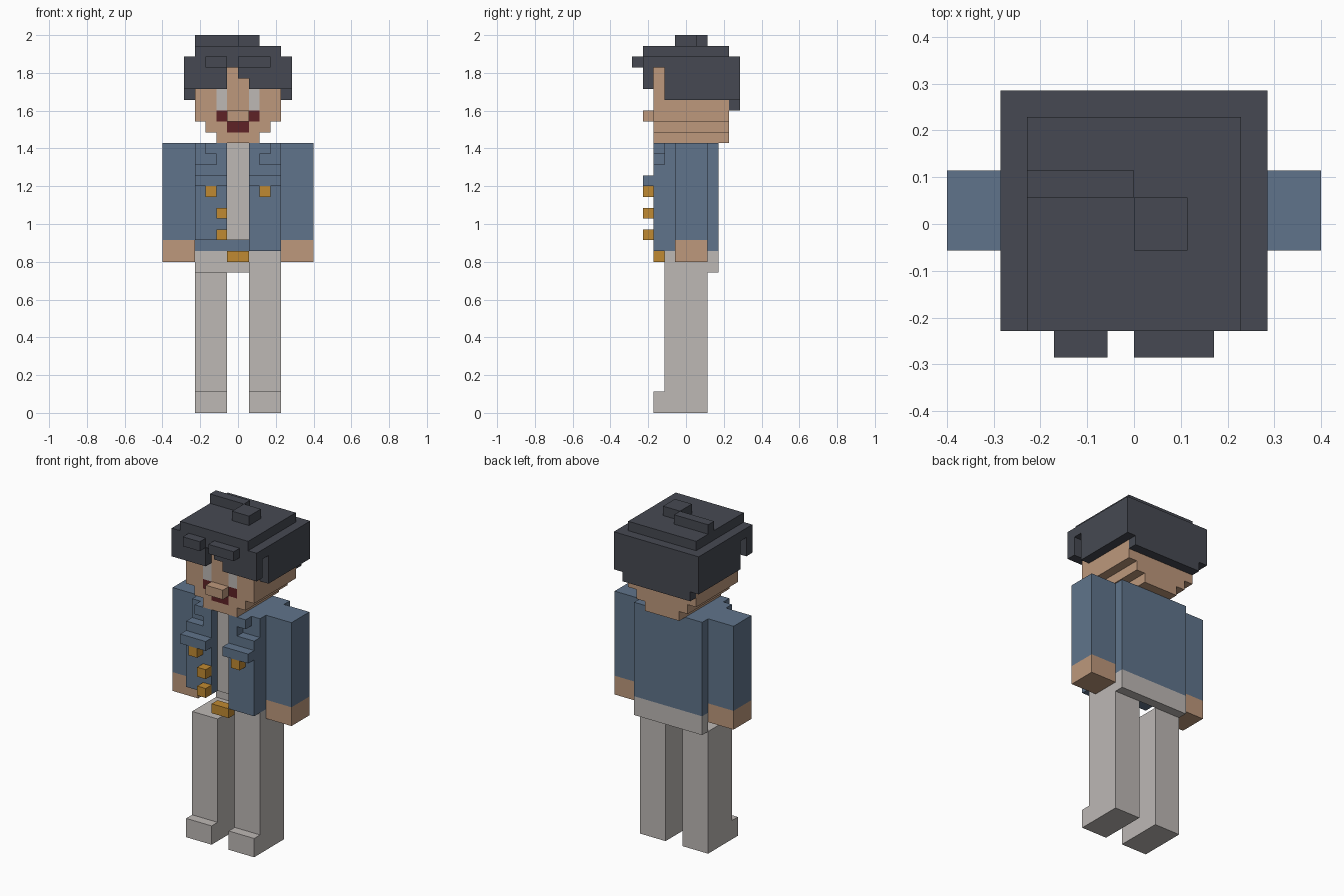
import bpy, bmesh
from mathutils import Vector

if "Cube" in bpy.data.objects:
    bpy.data.objects.remove(bpy.data.objects["Cube"])

U = 2 / 35  # one block


def srgb(r, g, b):
    f = lambda c: c / 12.92 if c <= 0.04045 else ((c + 0.055) / 1.055) ** 2.4
    return (f(r / 255), f(g / 255), f(b / 255), 1)


COLOURS = {
    "jacket_blue": srgb(96, 116, 139), "skin": srgb(189, 152, 124),
    "dark_hair": srgb(70, 73, 82), "light_grey": srgb(189, 184, 181),
    "gold": srgb(192, 138, 50), "dark_red": srgb(95, 34, 38),
}
MATS = {}
for name, col in COLOURS.items():
    MATS[name] = bpy.data.materials.new(name)
    MATS[name].diffuse_color = col

grid = {}    # block position -> part name
parts = {}   # part name -> material name


def part(name, mat, *boxes):
    """Fill boxes (x0, x1, y0, y1, z0, z1) in block units; later parts replace earlier ones."""
    parts[name] = mat
    for x0, x1, y0, y1, z0, z1 in boxes:
        for x in range(x0, x1):
            for y in range(y0, y1):
                for z in range(z0, z1):
                    grid[x, y, z] = name


def both(*boxes):
    """Each box with its mirror image across x = 0."""
    return [b for x0, x1, *r in boxes for b in ((x0, x1, *r), (-x1, -x0, *r))]


def carve(*boxes):
    for x0, x1, y0, y1, z0, z1 in boxes:
        for x in range(x0, x1):
            for y in range(y0, y1):
                for z in range(z0, z1):
                    grid.pop((x, y, z), None)


# Legs with feet, one hip and the seat
part("legs", "light_grey", *both((1, 4, -2, 2, 0, 13), (1, 4, -3, -2, 0, 2)))
part("hips", "light_grey", (1, 4, -2, 2, 13, 15), (-4, 4, 2, 3, 13, 15))

# Jacket: body, open front panels, back hem, then recessed lapel notches
part("jacket", "jacket_blue", (-4, 4, -2, 3, 16, 25), (-4, 4, 2, 3, 15, 16),
     (1, 4, -3, 2, 15, 16), *both((1, 4, -3, -2, 16, 25)))
carve(*both((3, 4, -3, -2, 23, 25), (2, 3, -3, -2, 23, 24)))
part("pocket_flaps", "jacket_blue", *both((1, 4, -4, -3, 21, 22)))
part("shirt", "light_grey", (-1, 1, -2, -1, 16, 25))

# Buttons and buckle
part("buttons", "gold", *both((2, 3, -4, -3, 20, 21)),
     (-2, -1, -4, -3, 18, 19), (-2, -1, -4, -3, 16, 17))
part("belt_buckle", "gold", (-1, 1, -3, -2, 14, 15))

# Arms
part("sleeves", "jacket_blue", *both((4, 7, -1, 2, 16, 25)))
part("hands", "skin", *both((4, 7, -1, 2, 14, 16)))

# Head with stepped jaw, and the face
part("head", "skin", (-2, 2, -3, 4, 25, 26), (-3, 3, -3, 4, 26, 27), (-4, 4, -3, 4, 27, 33))
part("nose", "skin", (-1, 1, -4, -3, 27, 28))
part("eyes", "light_grey", *both((1, 2, -3, -2, 28, 30)))
part("mouth", "dark_red", (-1, 1, -3, -2, 26, 27), *both((1, 2, -3, -2, 27, 28)))

# Hair: crown, sides, back, fringe with a parting, and tufts
part("hair", "dark_hair", (-4, 4, -4, 4, 33, 34),
     *both((4, 5, -2, 5, 29, 33), (4, 5, -4, -2, 32, 33)),
     (-5, 5, 4, 5, 29, 33), (-4, 4, 4, 5, 28, 29), (-5, 5, -4, -3, 30, 33))
carve((-1, 0, -4, -3, 30, 32), (0, 1, -4, -3, 30, 31))
part("hair_tufts", "dark_hair", (-3, -1, -5, -4, 32, 33), (0, 3, -5, -4, 32, 33),
     (-4, 0, 1, 2, 34, 35), (0, 2, -1, 1, 34, 35))

# Skin each part with its exposed block faces only
for name, mat in parts.items():
    bm = bmesh.new()
    verts = {}

    def vert(p):
        key = tuple(round(c) for c in p)
        if key not in verts:
            verts[key] = bm.verts.new(Vector(key) * U)
        return verts[key]

    for cell in [c for c, n in grid.items() if n == name]:
        for axis in range(3):
            for side in (0, 1):
                step = [0, 0, 0]
                step[axis] = 2 * side - 1
                if tuple(c + s for c, s in zip(cell, step)) in grid:
                    continue
                base = Vector(cell)
                base[axis] += side
                a, b = Vector((0, 0, 0)), Vector((0, 0, 0))
                a[(axis + 1) % 3] = 1
                b[(axis + 2) % 3] = 1
                quad = [base, base + a, base + a + b, base + b]
                bm.faces.new([vert(p) for p in (quad if side else quad[::-1])])
    bmesh.ops.dissolve_limit(bm, angle_limit=0.01, verts=bm.verts[:], edges=bm.edges[:])
    mesh = bpy.data.meshes.new(name)
    bm.to_mesh(mesh)
    bm.free()
    mesh.materials.append(MATS[mat])
    bpy.context.collection.objects.link(bpy.data.objects.new(name, mesh))

for m in bpy.data.materials:
    if m.users and not m.is_grease_pencil:
        m.use_nodes = True
        m.node_tree.nodes["Principled BSDF"].inputs["Base Color"].default_value = m.diffuse_color
